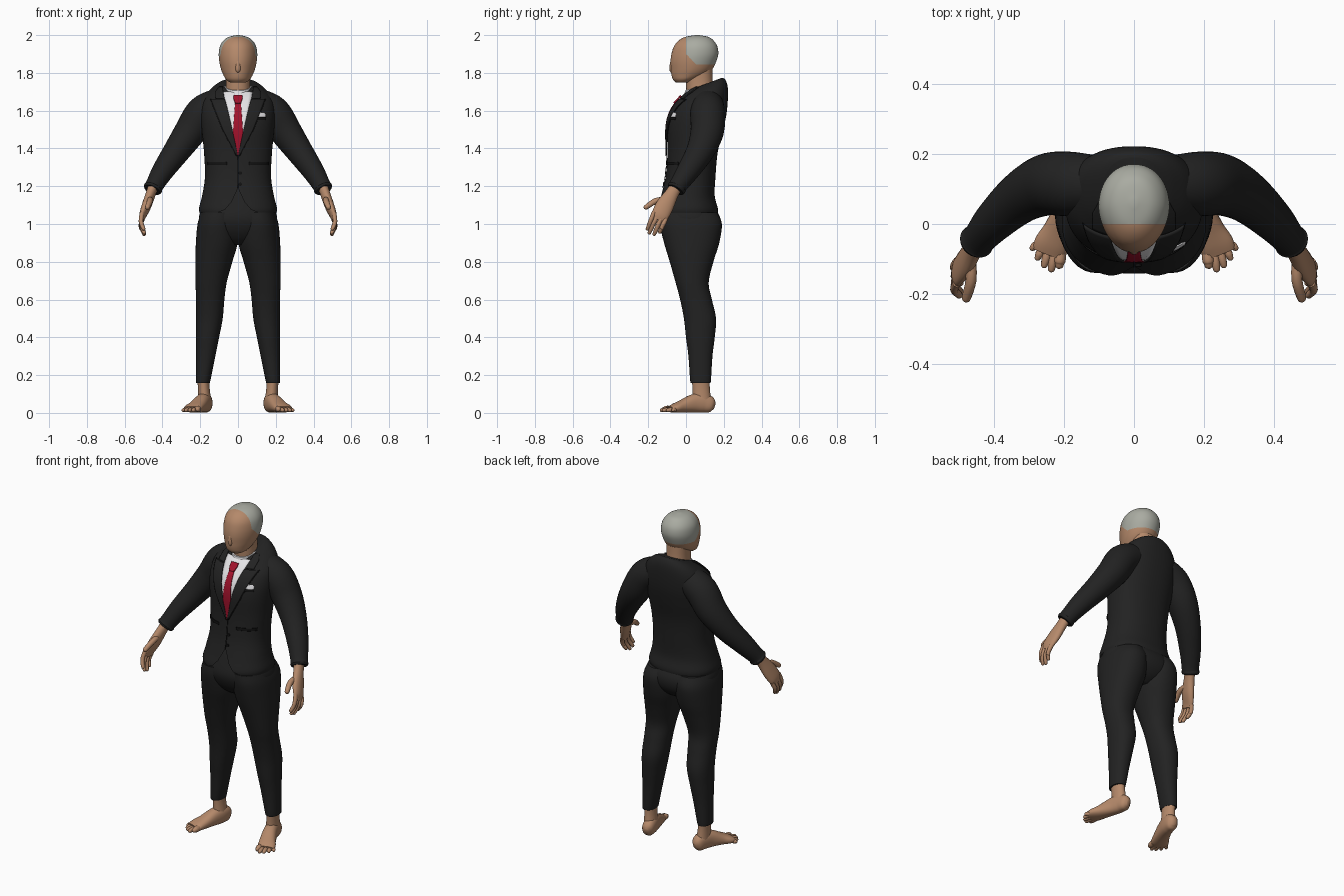
import bpy, bmesh, math
from mathutils import Vector
from mathutils.bvhtree import BVHTree

if "Cube" in bpy.data.objects:
    bpy.data.objects.remove(bpy.data.objects["Cube"])


def material(name, rgb):
    m = bpy.data.materials.new(name)
    m.diffuse_color = (*rgb, 1)
    m.use_nodes = True
    m.node_tree.nodes["Principled BSDF"].inputs["Base Color"].default_value = m.diffuse_color
    return m


SKIN = material("skin", (0.46, 0.25, 0.145))
HAIR = material("grey hair", (0.40, 0.41, 0.36))
SUIT = material("charcoal cloth", (0.016, 0.016, 0.016))
TRIM = material("black trim", (0.006, 0.006, 0.006))
SHIRT = material("white shirt", (0.85, 0.84, 0.86))
TIE = material("red tie", (0.36, 0.006, 0.025))


def smooth_keys(keys, steps):
    """Catmull-Rom through tuples of any length."""
    out, n = [], len(keys)
    for i in range(n - 1):
        a, b, c, d = keys[max(i - 1, 0)], keys[i], keys[i + 1], keys[min(i + 2, n - 1)]
        for s in range(steps):
            t = s / steps
            out.append(tuple(0.5 * (2 * q + (r - p) * t + (2 * p - 5 * q + 4 * r - w) * t * t
                                    + (3 * q - p - 3 * r + w) * t ** 3)
                             for p, q, r, w in zip(a, b, c, d)))
    return out + [tuple(keys[-1])]


def finish(name, bm, mats, mirror=False, angle=50):
    bmesh.ops.recalc_face_normals(bm, faces=bm.faces)
    me = bpy.data.meshes.new(name)
    bm.to_mesh(me)
    bm.free()
    for m in mats:
        me.materials.append(m)
    me.shade_smooth()
    me.set_sharp_from_angle(angle=math.radians(angle))
    ob = bpy.data.objects.new(name, me)
    bpy.context.collection.objects.link(ob)
    if mirror:
        mod = ob.modifiers.new("mirror", 'MIRROR')
        mod.use_mirror_merge = False
    return ob


def skin_loops(loops, start=True, end=True):
    bm = bmesh.new()
    rings = [[bm.verts.new(p) for p in loop] for loop in loops]
    n = len(rings[0])
    for a, b in zip(rings, rings[1:]):
        for i in range(n):
            bm.faces.new((a[i], a[(i + 1) % n], b[(i + 1) % n], b[i]))
    if start:
        bm.faces.new(rings[0])
    if end:
        bm.faces.new(rings[-1])
    return bm


def unit_ring(seg, n):
    for i in range(seg):
        a = 2 * math.pi * i / seg
        c, s = math.cos(a), math.sin(a)
        yield math.copysign(abs(c) ** (2 / n), c), math.copysign(abs(s) ** (2 / n), s)


def loft(keys, n=2.2, seg=48, steps=5, taper=0.0, start=True):
    """Keys: z, x0, x1, y front, y back, tilt."""
    loops = []
    for z, x0, x1, yf, yb, tilt in smooth_keys(keys, steps):
        loops.append([((x0 + x1) / 2 + (x1 - x0) / 2 * c * (1 - taper * max(0, -s)),
                       (yf + yb) / 2 + (yb - yf) / 2 * s,
                       z + tilt * (yb - yf) / 2 * s) for c, s in unit_ring(seg, n)])
    return skin_loops(loops, start)


def tube(keys, wide=(0, 1, 0), seg=20, steps=5, n=2.0):
    """Keys: x, y, z, radius along wide, radius across."""
    pts = smooth_keys(keys, steps)
    loops = []
    for i, p in enumerate(pts):
        d = (Vector(pts[min(i + 1, len(pts) - 1)][:3]) - Vector(pts[max(i - 1, 0)][:3])).normalized()
        w = Vector(wide)
        w = (w - d * w.dot(d)).normalized()
        v = d.cross(w)
        loops.append([Vector(p[:3]) + w * p[3] * c + v * p[4] * s for c, s in unit_ring(seg, n)])
    return skin_loops(loops)


def digit(base, mid, tip, r):
    """Finger or toe with a rounded end."""
    b, m, t = Vector(base), Vector(mid), Vector(tip)
    d = (t - m).normalized() * r
    return tube([(*b, r, r), (*m, r, r), (*(t - d), r * .85, r * .85),
                 (*(t - d * .25), r * .6, r * .6), (*t, r * .12, r * .12)], (0.3, 0.5, 0.8), 10, 3)


def bisect(bm, co, no, front_only=False):
    faces = [f for f in bm.faces if not front_only or f.calc_center_median().y < 0.02]
    geom = set(faces) | {e for f in faces for e in f.edges} | {v for f in faces for v in f.verts}
    bmesh.ops.bisect_plane(bm, geom=list(geom), dist=1e-5, plane_co=co, plane_no=no)


def sym(z, hw, yf, yb, tilt=0):
    return (z, -hw, hw, yf, yb, tilt)


# Head with hair cut in over the crown and back
bm = loft([sym(1.748, .04, -.052, .02), sym(1.765, .063, -.069, .06), sym(1.79, .078, -.077, .11),
           sym(1.82, .09, -.08, .14), sym(1.86, .099, -.082, .16), sym(1.90, .102, -.077, .171),
           sym(1.94, .096, -.064, .166), sym(1.97, .078, -.04, .147), sym(1.99, .05, -.005, .12),
           sym(2.0, .008, .05, .07)], 2.1, taper=.12)
for co, no in (((0, 0, 0), (0, 1, 0)), ((0, 0, 1.845), (0, 0, 1)), ((0, 0, 1.9), (0, 1, 1))):
    bisect(bm, co, no)
for f in bm.faces:
    c = f.calc_center_median()
    f.material_index = int(c.y > 0 and c.z > 1.845 and c.y + c.z > 1.9)
finish("head", bm, [SKIN, HAIR])
finish("nose", tube([(0, -.066, 1.89, .006, .006), (0, -.074, 1.85, .012, .011),
                     (0, -.074, 1.815, .014, .013), (0, -.07, 1.80, .004, .004)], (1, 0, 0), 12), [SKIN])

# Neck and shirt collar
finish("neck", loft([sym(1.66, .07, .005, .16), sym(1.74, .064, 0, .143), sym(1.82, .066, .0, .14)]), [SKIN])
finish("shirt_collar", loft([sym(1.655, .086, -.03, .175, .3), sym(1.70, .078, -.012, .165, .3),
                             sym(1.73, .071, -.005, .155, .3)]), [SHIRT])

# Jacket body with cutaway front hem
bm = loft([sym(1.058, .203, -.153, .168), sym(1.085, .206, -.152, .168), sym(1.15, .19, -.132, .152),
           sym(1.25, .175, -.108, .156), sym(1.38, .18, -.098, .168), sym(1.50, .192, -.10, .197),
           sym(1.58, .197, -.088, .215, .05), sym(1.65, .188, -.06, .222, .15),
           sym(1.70, .155, -.025, .22, .25), sym(1.73, .115, 0, .207, .34),
           sym(1.74, .085, .01, .19, .38)], 2.3, 64, 6, start=False)
hem = [(0, 1.19), (.035, 1.115), (.07, 1.075), (.12, 1.056)]
for (xa, za), (xb, zb) in zip(hem, hem[1:]):
    for s in (1, -1):
        bisect(bm, (s * xa, 0, za), (s * (za - zb), 0, xb - xa), True)


def below_hem(c):
    for (xa, za), (xb, zb) in zip(hem, hem[1:]):
        if xa <= abs(c.x) < xb:
            return c.y < 0 and c.z < za + (zb - za) * (abs(c.x) - xa) / (xb - xa)
    return False


bmesh.ops.delete(bm, geom=[f for f in bm.faces if below_hem(f.calc_center_median())], context='FACES')
torso = BVHTree.FromBMesh(bm)
jacket = finish("jacket_body", bm, [SUIT])


def plate(name, rows, mat, lift=.004, mirror=False, thick=.004, cols=8):
    """Thin patch laid on the jacket front. Rows: z, x0, x1."""
    bm = bmesh.new()
    grid = []
    for (z0, a0, b0), (z1, a1, b1) in zip(rows, rows[1:]):
        for s in range(7):
            t = s / 6
            if s == 0 and grid:
                continue
            z, a, b = z0 + (z1 - z0) * t, a0 + (a1 - a0) * t, b0 + (b1 - b0) * t
            line = []
            for j in range(cols + 1):
                x = a + (b - a) * j / cols
                hit = torso.ray_cast(Vector((x, -1, z)), Vector((0, 1, 0)))[0]
                hit = hit or torso.find_nearest(Vector((x, -.1, z)))[0]
                line.append(bm.verts.new((x, hit.y - lift, z)))
            grid.append(line)
    for r, q in zip(grid, grid[1:]):
        for j in range(cols):
            bm.faces.new((r[j], r[j + 1], q[j + 1], q[j]))
    ob = finish(name, bm, [mat], mirror)
    mod = ob.modifiers.new("thickness", 'SOLIDIFY')
    mod.thickness, mod.offset = thick, 0


# Shirt front, tie, lapels and pocket details
plate("shirt_front", [(1.37, -.002, .002), (1.67, -.073, .073), (1.70, -.078, .078)], SHIRT, .004, thick=.002)
plate("tie", [(1.362, -.001, .001), (1.44, -.018, .018), (1.48, -.027, .027), (1.645, -.015, .015)],
      TIE, .008)
plate("tie_knot", [(1.64, -.015, .015), (1.665, -.024, .024), (1.68, -.022, .022)], TIE, .012, thick=.008)
plate("lapel", [(1.36, 0, .006), (1.5, .03, .08), (1.62, .058, .128), (1.66, .069, .143)], SUIT, .008, True, .006)
plate("lapel_edge", [(1.36, .006, .010), (1.5, .08, .084), (1.62, .128, .132), (1.66, .143, .147)],
      TRIM, .005, True, .003, 2)
plate("jacket_collar", [(1.664, .071, .118), (1.70, .078, .118), (1.725, .08, .10)], SUIT, .008, True, .006)
plate("pocket_square", [(1.565, .095, .146), (1.58, .097, .147), (1.59, .103, .138)], SHIRT, .006)
plate("breast_pocket", [(1.55, .093, .148), (1.565, .093, .148)], TRIM, .005)
plate("pocket_flap", [(1.312, .058, .16), (1.328, .058, .16)], TRIM, .005, True)
plate("front_seam", [(1.19, -.002, .002), (1.36, -.002, .002)], TRIM, .003, thick=.003, cols=2)
for z in (1.27, 1.21):
    hit = torso.ray_cast(Vector((.012, -1, z)), Vector((0, 1, 0)))[0]
    finish("button", tube([(.012, hit.y + .002, z, .009, .009), (.012, hit.y - .006, z, .009, .009),
                           (.012, hit.y - .007, z, .005, .005)], (1, 0, 0), 14, 1), [TRIM])

# Sleeves with a rolled cuff edge
finish("sleeve", tube([(.10, .115, 1.64, .08, .08), (.185, .115, 1.59, .092, .09), (.252, .112, 1.49, .088, .084),
                       (.325, .075, 1.385, .074, .071), (.398, .01, 1.28, .06, .058),
                       (.442, -.041, 1.205, .048, .048), (.450, -.050, 1.19, .051, .051),
                       (.455, -.056, 1.18, .045, .045)], seg=32), [SUIT], True)

# Hands
finish("palm", tube([(.445, -.045, 1.21, .032, .028), (.462, -.075, 1.16, .036, .026),
                     (.483, -.11, 1.10, .047, .025), (.503, -.135, 1.05, .046, .019),
                     (.508, -.145, 1.02, .036, .012)], (0, -.86, .5), 24), [SKIN], True)
tips = [(.497, -.207, .966), (.494, -.198, .946), (.494, -.172, .938), (.499, -.142, .950)]
for i, tip in enumerate(tips):
    k = .036 - .024 * i
    base = Vector((.507, -.138 - .86 * k, 1.045 + .5 * k))
    mid = base.lerp(Vector(tip), .5) + Vector((.012, 0, 0))
    finish("finger", digit(base, mid, tip, .012), [SKIN], True)
finish("thumb", digit((.468, -.10, 1.13), (.466, -.16, 1.122), (.482, -.222, 1.082), .016), [SKIN], True)

# Trousers: hips and legs
finish("trouser_hips", loft([sym(.89, .05, -.05, .10), sym(.92, .13, -.09, .145), sym(.97, .19, -.125, .178),
                             sym(1.03, .207, -.142, .182), sym(1.10, .188, -.128, .15),
                             sym(1.20, .165, -.095, .13)], 2.3), [SUIT])
finish("trouser_leg", loft([(z, a, b, f, k, 0) for z, a, b, f, k in (
    (.158, .15, .220, .027, .128), (.172, .146, .223, .022, .132), (.3, .12, .222, .013, .14),
    (.4, .10, .222, 0, .152), (.5, .081, .222, -.011, .159), (.6, .072, .222, -.031, .137),
    (.69, .06, .225, -.055, .12), (.8, .03, .226, -.086, .145), (.9, .002, .223, -.116, .176),
    (1.0, 0, .214, -.139, .19), (1.06, .005, .195, -.138, .165))], 2.2, 40), [SUIT], True)

# Feet
finish("ankle", tube([(.186, .078, .21, .048, .032), (.181, .08, .13, .046, .031), (.176, .085, .05, .05, .036)],
                     (0, 1, 0), 24), [SKIN], True)
finish("foot", tube([(.164, .150, .036, .012, .018), (.168, .132, .042, .032, .041), (.175, .09, .053, .038, .052),
                     (.19, .04, .05, .040, .049), (.215, -.02, .035, .045, .034), (.236, -.06, .025, .050, .024),
                     (.246, -.085, .019, .046, .016)], (.94, .33, 0), 28, n=2.3), [SKIN], True)
toes = [(.215, -.128, .017), (.238, -.138, .013), (.259, -.126, .0125), (.279, -.104, .012), (.296, -.074, .0115)]
for i, (x, y, r) in enumerate(toes):
    k = -.034 + .018 * i
    base = Vector((.242 + .94 * k, -.07 + .33 * k, r + .004))
    tip = Vector((x, y, r))
    finish("toe", digit(base, base.lerp(tip, .5) + Vector((0, 0, .002)), tip, r), [SKIN], True)
